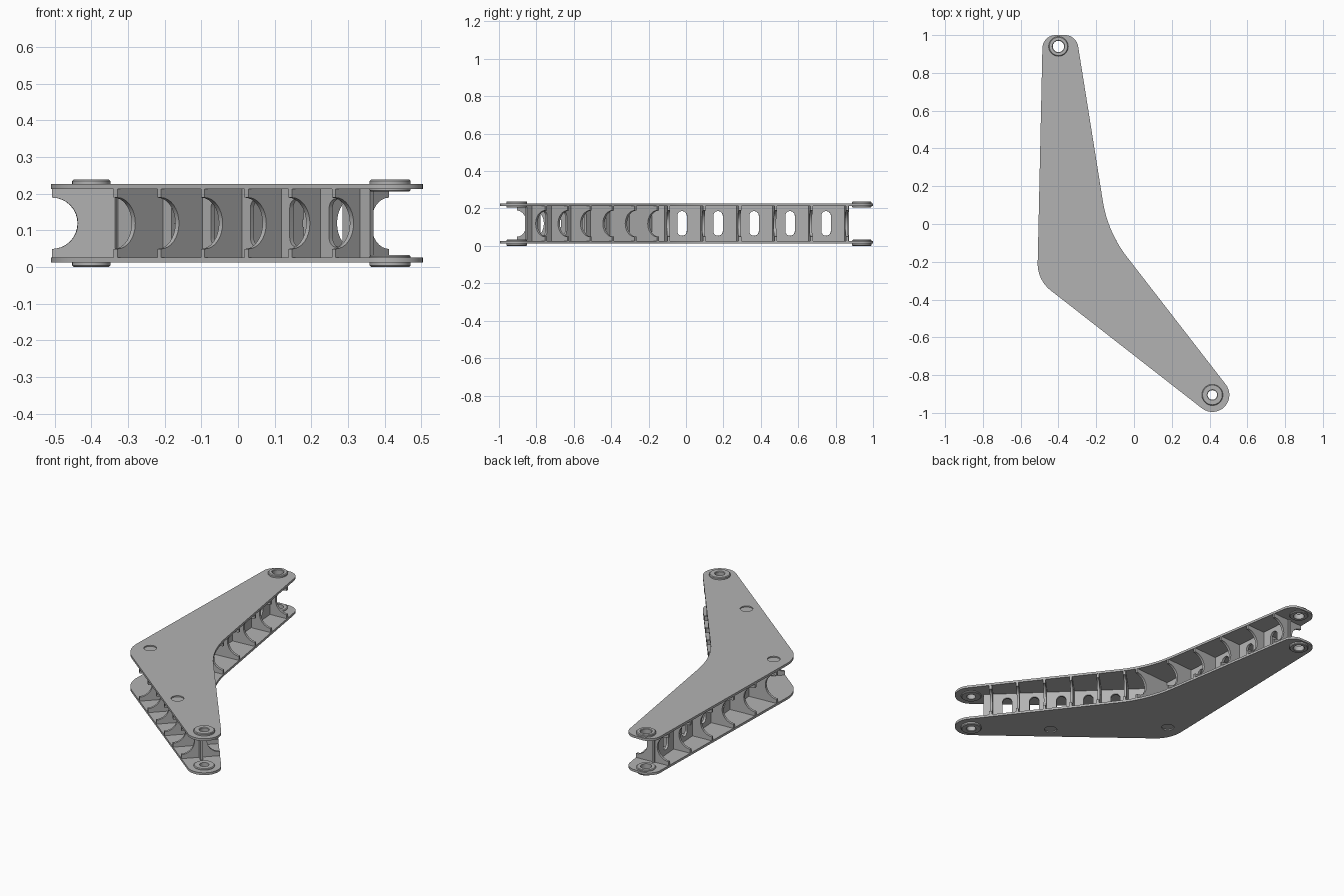
import bpy, bmesh
from math import cos, sin, pi, radians
from mathutils import Vector, Matrix
from mathutils.geometry import intersect_line_line_2d

if "Cube" in bpy.data.objects:
    bpy.data.objects.remove(bpy.data.objects["Cube"], do_unlink=True)

grey = bpy.data.materials.new("satin_grey")
grey.use_nodes = True
color = (0.45, 0.45, 0.45, 1)
grey.diffuse_color = color
grey.node_tree.nodes["Principled BSDF"].inputs["Base Color"].default_value = color

HEIGHT = 0.238
MID = HEIGHT / 2
PLATE_OUT, PLATE_IN = 0.0125, 0.026      # heights of the lower plate's faces
SHEET = 0.014
BACK_PIVOT, FRONT_PIVOT = Vector((-0.4, 0.94)), Vector((0.415, -0.905))
ELBOW = Vector((-0.323, -0.185))


def arc(cx, cy, r, start, end, n=16):
    angles = [radians(start + (end - start) * i / n) for i in range(n + 1)]
    return [(cx + r * cos(a), cy + r * sin(a)) for a in angles]


def circle(c, r, n=40):
    return arc(c[0], c[1], r, 0, 360 - 360 / n, n - 1)


def finish(name, bm, matrix):
    bmesh.ops.remove_doubles(bm, verts=bm.verts, dist=0.00005)
    bm.transform(matrix)
    bmesh.ops.recalc_face_normals(bm, faces=bm.faces)
    mesh = bpy.data.meshes.new(name)
    bm.to_mesh(mesh)
    bm.free()
    mesh.materials.append(grey)
    obj = bpy.data.objects.new(name, mesh)
    bpy.context.collection.objects.link(obj)
    bpy.ops.object.select_all(action='DESELECT')
    obj.select_set(True)
    bpy.context.view_layer.objects.active = obj
    bpy.ops.object.shade_smooth_by_angle(angle=radians(30))


def sheet(name, loops, thickness, matrix):
    """Flat sheet: the first loop is the outline, the others are holes."""
    curve = bpy.data.curves.new(name, 'CURVE')
    curve.dimensions = '2D'
    curve.fill_mode = 'BOTH'
    curve.extrude = thickness / 2
    for loop in loops:
        spline = curve.splines.new('POLY')
        spline.points.add(len(loop) - 1)
        for point, co in zip(spline.points, loop):
            point.co = (co[0], co[1], 0, 1)
        spline.use_cyclic_u = True
    temp = bpy.data.objects.new(name + "_curve", curve)
    bpy.context.collection.objects.link(temp)
    deps = bpy.context.evaluated_depsgraph_get()
    mesh = bpy.data.meshes.new_from_object(temp.evaluated_get(deps))
    bpy.data.objects.remove(temp, do_unlink=True)
    bpy.data.curves.remove(curve)
    bm = bmesh.new()
    bm.from_mesh(mesh)
    bpy.data.meshes.remove(mesh)
    finish(name, bm, matrix)


def ring(name, profile, matrix, n=40):
    """Closed (radius, height) profile turned around the vertical axis."""
    bm = bmesh.new()
    rows = [[bm.verts.new((r * cos(2 * pi * i / n), r * sin(2 * pi * i / n), z))
             for r, z in profile] for i in range(n)]
    for i in range(n):
        a, b = rows[i], rows[(i + 1) % n]
        for j in range(len(profile)):
            k = (j + 1) % len(profile)
            bm.faces.new((a[j], b[j], b[k], a[k]))
    finish(name, bm, matrix)


def upright(origin, along):
    """Frame whose x runs along a plan direction and whose y is up."""
    return Matrix(((along.x, 0, along.y, origin.x),
                   (along.y, 0, -along.x, origin.y),
                   (0, 1, 0, 0), (0, 0, 0, 1)))


# Boomerang outline of the side plates
outline = (arc(-0.365, 0.93, 0.07, 90, 9) and
           arc(-0.415, 0.93, 0.07, 180, 90) + arc(-0.365, 0.93, 0.07, 90, 9)
           + arc(0.477, 0.223, 0.65, 189, 219)
           + arc(FRONT_PIVOT.x, FRONT_PIVOT.y, 0.09, 39, -128)
           + arc(-0.33, -0.21, 0.18, 232, 180))

# Lower and upper plates, each with pivot holes, shallow pockets and pivot rings
pivot_holes = [circle(p, 0.042) for p in (BACK_PIVOT, FRONT_PIVOT)]
pockets = [circle(p, 0.034) for p in ((-0.42, -0.21), (0.06, -0.645))]
half = (PLATE_IN - PLATE_OUT) / 2
flip = Matrix.Translation((0, 0, HEIGHT)) @ Matrix.Scale(-1, 4, (0, 0, 1))
for side, place in (("lower", Matrix()), ("upper", flip)):
    sheet(side + "_plate_skin", [outline] + pivot_holes + pockets, half,
          place @ Matrix.Translation((0, 0, PLATE_OUT + half / 2)))
    sheet(side + "_plate_back", [outline] + pivot_holes, half,
          place @ Matrix.Translation((0, 0, PLATE_IN - half / 2)))
    for end, p, bore, rim in (("back", BACK_PIVOT, 0.03, 0.052),
                              ("front", FRONT_PIVOT, 0.025, 0.056)):
        profile = [(bore, 0.003), (bore + 0.003, 0), (rim - 0.004, 0), (rim, 0.004),
                   (rim, 0.029), (rim - 0.004, 0.033), (bore, 0.033)]
        ring(f"{side}_{end}_pivot_ring", profile,
             place @ Matrix.Translation((p.x, p.y, 0)))


def outline_reach(origin, direction):
    """Distance from a point to the outline in a plan direction."""
    hits = [intersect_line_line_2d(origin, origin + direction * 2, Vector(a), Vector(b))
            for a, b in zip(outline, outline[1:] + outline[:1])]
    return min((h - origin).length for h in hits if h)


def slot(u, half_width=0.026, low=0.054, high=0.186):
    return (arc(u, high - half_width, half_width, 0, 180, 12)
            + arc(u, low + half_width, half_width, 180, 360, 12))


# Cross ribs with round bites, and a slotted web down the middle of each arm
def arm(name, pivot, first, spacing, count, web_start):
    along = (ELBOW - pivot).normalized()
    across = Vector((-along.y, along.x))
    low, high = PLATE_IN - 0.001, HEIGHT - PLATE_IN + 0.001
    stations = [first + spacing * i for i in range(count)]
    for i, s in enumerate(stations):
        centre = pivot + along * s
        right = outline_reach(centre, across) - 0.001
        left = -outline_reach(centre, -across) + 0.001
        profile = ([(left, low), (right, low)] + arc(right, MID, 0.07, 270, 90)
                   + [(right, high), (left, high)] + arc(left, MID, 0.07, 90, -90))
        sheet(f"{name}_rib_{i + 1}", [profile], SHEET, upright(centre, across))
    length = (ELBOW - pivot).length + SHEET / 3
    web = [(web_start, low), (length, low), (length, high), (web_start, high)]
    slots = [slot((a + b) / 2 + 0.01) for a, b in zip(stations, stations[1:])]
    sheet(name + "_web", [web] + slots, SHEET, upright(pivot, along))


arm("back_arm", BACK_PIVOT, 0.085, 0.193, 6, 0.07)
arm("front_arm", FRONT_PIVOT, 0.115, 0.15, 6, 0.07)
